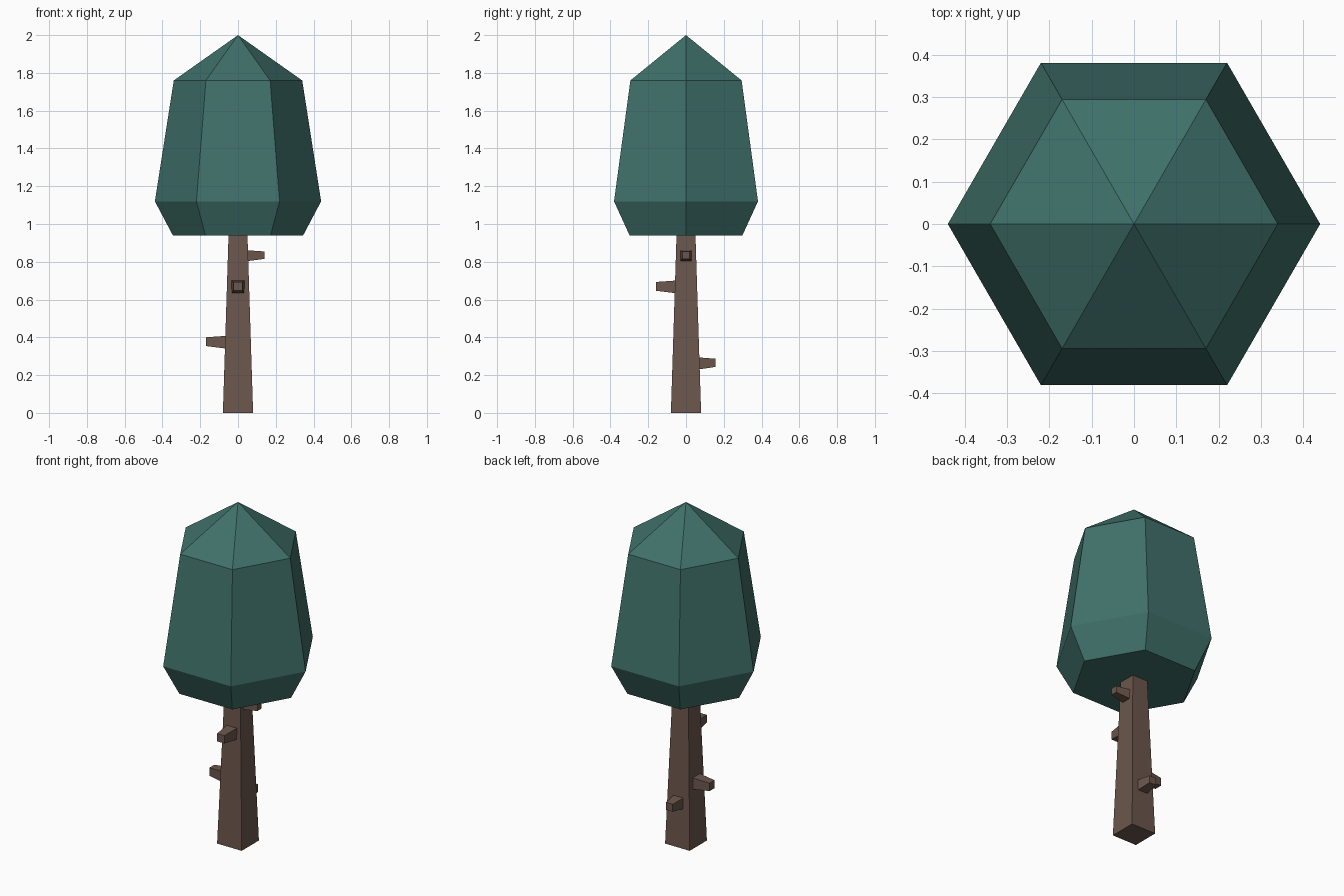
import bpy, bmesh
from math import cos, sin, pi, radians
from mathutils import Matrix, Vector

if "Cube" in bpy.data.objects:
    bpy.data.objects.remove(bpy.data.objects["Cube"])


def material(name, color):
    m = bpy.data.materials.new(name)
    m.diffuse_color = (*color, 1)
    m.use_nodes = True
    m.node_tree.nodes["Principled BSDF"].inputs["Base Color"].default_value = m.diffuse_color
    return m


def loft(name, rings, mat, apex=None):
    """Skin a list of point rings, cap the ends, or close the top on an apex."""
    bm = bmesh.new()
    loops = [[bm.verts.new(p) for p in ring] for ring in rings]
    n = len(loops[0])
    for a, b in zip(loops, loops[1:]):
        for i in range(n):
            j = (i + 1) % n
            bm.faces.new((a[i], a[j], b[j], b[i]))
    bm.faces.new(loops[0][::-1])
    if apex:
        tip = bm.verts.new(apex)
        for i in range(n):
            bm.faces.new((loops[-1][i], loops[-1][(i + 1) % n], tip))
    else:
        bm.faces.new(loops[-1])
    bmesh.ops.recalc_face_normals(bm, faces=bm.faces)
    me = bpy.data.meshes.new(name)
    bm.to_mesh(me)
    bm.free()
    me.materials.append(mat)
    ob = bpy.data.objects.new(name, me)
    bpy.context.collection.objects.link(ob)
    return ob


def hexagon(r, z):
    return [(r * cos(i * pi / 3), r * sin(i * pi / 3), z) for i in range(6)]


def square(h, z):
    return [(-h, -h, z), (h, -h, z), (h, h, z), (-h, h, z)]


leaf = material("leaf_green", (0.051, 0.165, 0.145))
bark = material("bark_brown", (0.15, 0.095, 0.073))

# Hexagonal crown with a pointed top
loft("crown", [hexagon(0.345, 0.94), hexagon(0.44, 1.12), hexagon(0.34, 1.76)],
     leaf, apex=(0, 0, 2))

# Square tapered trunk
loft("trunk", [square(0.08, 0), square(0.05, 0.945)], bark)

# Cut branch stubs, one per side: name, direction, start, tip, height, base half-size
stubs = [("right", 0, 0.045, 0.14, 0.832, 0.029),
         ("back", 90, 0.065, 0.155, 0.262, 0.032),
         ("left", 180, 0.06, 0.17, 0.374, 0.034),
         ("front", 270, 0.05, 0.16, 0.667, 0.034)]
for side, angle, start, tip, z, h in stubs:
    rings = []
    for d, s, dz in ((start, h, 0), (tip, h * 0.68, 0.003)):
        rings.append([(d, y, zz + z + dz) for y, zz in ((-s, -s), (s, -s), (s, s), (-s, s))])
    turn = Matrix.Rotation(radians(angle), 3, 'Z')
    loft(side + "_branch_stub", [[turn @ Vector(p) for p in r] for r in rings], bark)
